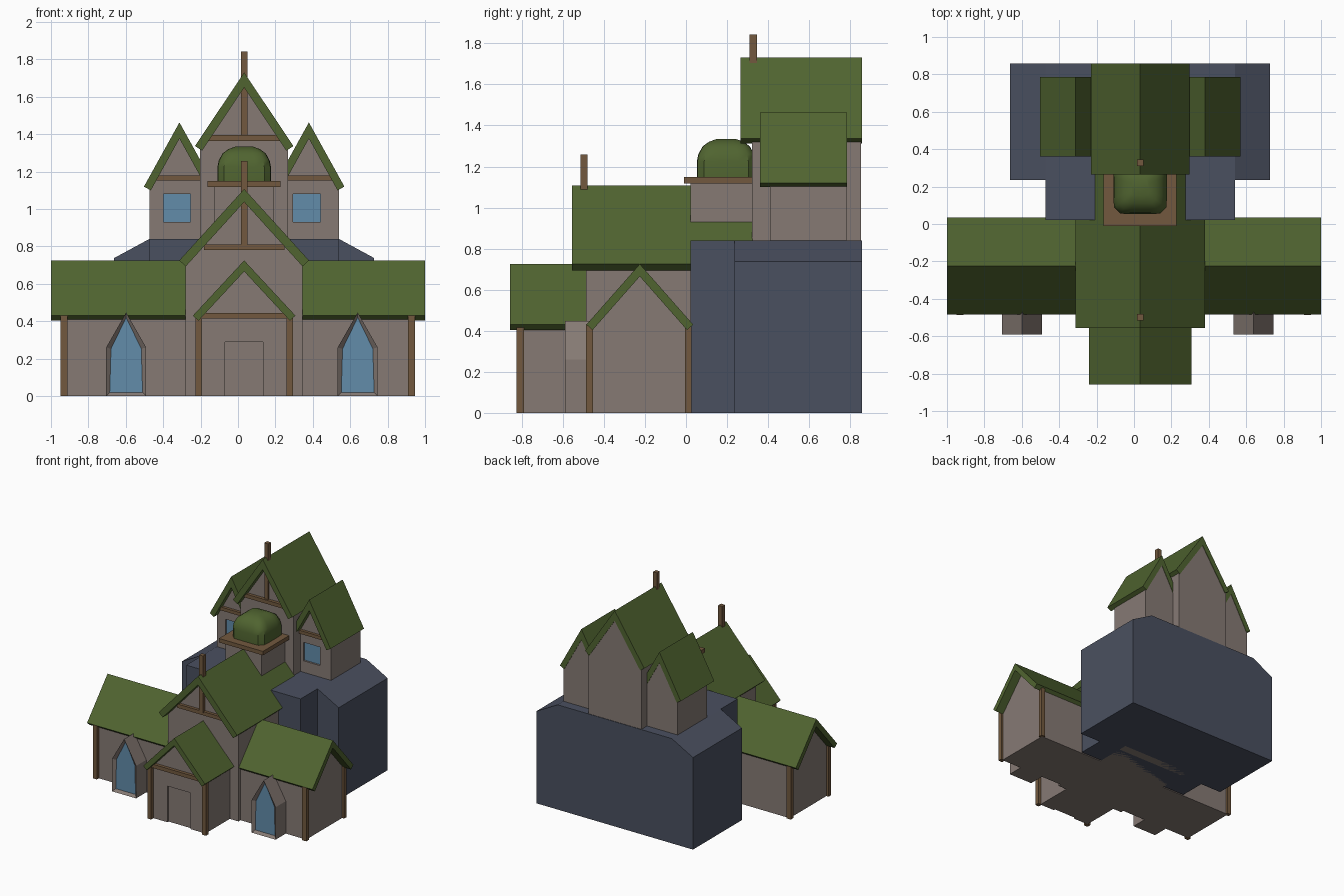
import bpy, bmesh, math
from mathutils import Vector

if "Cube" in bpy.data.objects:
    bpy.data.objects.remove(bpy.data.objects["Cube"])

CX = 0.033  # axis of the hall, porch and towers


def srgb(*c):
    return [((v / 255 + 0.055) / 1.055) ** 2.4 for v in c] + [1]


def material(name, *c):
    m = bpy.data.materials.new(name)
    m.diffuse_color = srgb(*c)
    m.use_nodes = True
    m.node_tree.nodes["Principled BSDF"].inputs["Base Color"].default_value = m.diffuse_color
    return m


WALL = material("stone_wall", 134, 122, 116)
ROOF = material("green_roof", 80, 100, 48)
WOOD = material("brown_timber", 114, 89, 62)
GLASS = material("blue_glass", 98, 140, 170)
SLATE = material("slate_rock", 74, 80, 96)


def finish(name, bm, *mats):
    bmesh.ops.recalc_face_normals(bm, faces=bm.faces)
    me = bpy.data.meshes.new(name)
    bm.to_mesh(me)
    bm.free()
    for m in mats:
        me.materials.append(m)
    ob = bpy.data.objects.new(name, me)
    bpy.context.collection.objects.link(ob)
    return ob


def prism_mesh(profile, a, b, axis="y"):
    """Extrude a (horizontal, z) profile from a to b along x or y."""
    bm = bmesh.new()
    put = (lambda u, z: (u, a, z)) if axis == "y" else (lambda u, z: (a, u, z))
    f = bm.faces.new([bm.verts.new(put(u, z)) for u, z in profile])
    r = bmesh.ops.extrude_face_region(bm, geom=[f])
    d = Vector((0, b - a, 0)) if axis == "y" else Vector((b - a, 0, 0))
    bmesh.ops.translate(bm, vec=d, verts=[v for v in r["geom"] if isinstance(v, bmesh.types.BMVert)])
    bmesh.ops.recalc_face_normals(bm, faces=bm.faces)
    return bm


def prism(name, mat, profile, a, b, axis="y"):
    return finish(name, prism_mesh(profile, a, b, axis), mat)


def box(name, mat, x0, x1, y0, y1, z0, z1):
    return prism(name, mat, [(x0, z0), (x1, z0), (x1, z1), (x0, z1)], y0, y1)


def roof(name, c, half, apex, eave, t, a, b, axis="y"):
    """Two slabs of thickness t meeting at a ridge, ends cut square."""
    ang = math.atan2(apex - eave, half)
    dx, dz, drop = t * math.sin(ang), t * math.cos(ang), t / math.cos(ang)
    pts = [(c - half, eave), (c, apex), (c + half, eave), (c + half - dx, eave - dz),
           (c, apex - drop), (c - half + dx, eave - dz)]
    return prism(name, ROOF, pts, a, b, axis)


def gable(name, c, hw, half, apex, eave, t, z0, a, b, axis="y"):
    """Gabled wall block whose top lies inside the roof slabs."""
    s = (apex - eave) / half
    top = apex - 0.5 * t * math.hypot(1, s)
    pts = [(c - hw, z0), (c + hw, z0), (c + hw, top - s * hw), (c, top), (c - hw, top - s * hw)]
    return prism(name, WALL, pts, a, b, axis)


def recess(ob, x0, x1, y0, y1, z0, z1):
    """Cut a box-shaped niche into a wall."""
    cut = box("cutter", WALL, x0, x1, y0, y1, z0, z1)
    m = ob.modifiers.new("niche", "BOOLEAN")
    m.operation, m.object, m.solver = "DIFFERENCE", cut, "EXACT"
    bpy.context.view_layer.objects.active = ob
    bpy.ops.object.modifier_apply(modifier=m.name)
    bpy.data.objects.remove(cut)


# Rock base: wide chamfered rear block and narrower front block
prism("rock_base_rear", SLATE, [(CX - .695, 0), (CX + .695, 0), (CX + .695, .738), (CX + .507, .84),
                                (CX - .507, .84), (CX - .695, .738)], .236, .857)
box("rock_base_front", SLATE, CX - .507, CX + .507, .022, .24, 0, .84)

# Side wings
W = (.26, .725, .43, .04)
gable("wing_walls", -.225, .236, *W, 0, -.928, .928, "x")
for side, a, b in (("left", -1, -.25), ("right", .315, 1)):
    roof("wing_roof_" + side, -.225, *W, a, b, "x")
for x in (-.93, .928):
    for y in (-.47, .01):
        box("wing_post", WOOD, x - .018, x + .018, y - .016, y + .016, 0, .43)

# Pointed window bays on the wings
for x in (-.598, .64):
    bm = prism_mesh([(x - .107, 0), (x + .107, 0), (x + .107, .26), (x, .447), (x - .107, .26)], -.59, -.44)
    front = [f for f in bm.faces if f.normal.y < -.9]
    bmesh.ops.inset_region(bm, faces=front, thickness=.027)
    bmesh.ops.translate(bm, vec=(0, .02, 0), verts=front[0].verts)
    front[0].material_index = 1
    finish("window_bay", bm, WALL, GLASS)

# Central hall
H = (.347, 1.107, .725, .047)
gable("hall_walls", CX, .313, *H, 0, -.487, .31)
roof("hall_roof", CX, *H, -.555, .325)
box("hall_beam", WOOD, CX - .215, CX + .215, -.51, -.48, .78, .81)
box("hall_post", WOOD, CX - .017, CX + .017, -.515, -.48, .8, 1.258)

# Porch with a recessed door
P = (.274, .725, .43, .04)
porch = gable("porch_walls", CX, .235, *P, 0, -.795, -.45)
recess(porch, CX - .102, CX + .102, -.9, -.78, -.1, .29)
roof("porch_roof", CX, *P, -.857, -.47)
box("porch_beam", WOOD, CX - .24, CX + .24, -.82, -.79, .415, .445)
for s in (-1, 1):
    x = CX + s * .243
    box("porch_post", WOOD, x - .017, x + .017, -.825, -.79, 0, .425)

# Main tower
M = (.263, 1.73, 1.337, .045)
gable("main_tower_walls", CX, .235, *M, .8, .322, .853)
roof("main_tower_roof", CX, *M, .265, .857)
box("main_tower_beam", WOOD, CX - .2, CX + .2, .297, .33, 1.365, 1.395)
box("main_tower_post", WOOD, CX - .017, CX + .017, .31, .345, 1.38, 1.842)

# Side towers with recessed windows
T = (.19, 1.463, 1.12, .042)
for s in (-1, 1):
    c = CX + s * .346
    tower = gable("side_tower_walls", c, .16, *T, .8, .41, .782)
    wx = CX + s * .359 if s < 0 else CX + .334
    recess(tower, wx - .073, wx + .073, .3, .43, .932, 1.08)
    box("side_tower_window", GLASS, wx - .073, wx + .073, .425, .433, .932, 1.08)
    roof("side_tower_roof", c, *T, .36, .785)
    box("side_tower_beam", WOOD, c - .125, c + .125, .388, .415, 1.153, 1.18)

# Bay in front of the main tower: wall, ledge and cushion-shaped dome
box("dome_bay_wall", WALL, CX - .16, CX + .16, .022, .33, .8, 1.12)
box("dome_ledge", WOOD, CX - .195, CX + .195, -.01, .325, 1.118, 1.15)
bm = bmesh.new()
rings = []
N = 24
for r, z in ((.143, 1.145), (.143, 1.225), (.136, 1.26), (.115, 1.298), (.085, 1.32), (.045, 1.335)):
    ring = []
    for i in range(N):
        a = 2 * math.pi * (i + .5) / N
        ca, sa = math.cos(a), math.sin(a)
        k = r / (abs(ca) ** 7 + abs(sa) ** 7) ** (1 / 7)
        ring.append(bm.verts.new((CX + k * ca, .196 + k * sa, z)))
    rings.append(ring)
for lo, hi in zip(rings, rings[1:]):
    for i in range(N):
        j = (i + 1) % N
        bm.faces.new((lo[i], lo[j], hi[j], hi[i]))
bm.faces.new(rings[-1])
bm.faces.new(rings[0])
dome = finish("dome", bm, ROOF)
bpy.ops.object.select_all(action="DESELECT")
dome.select_set(True)
bpy.context.view_layer.objects.active = dome
bpy.ops.object.shade_smooth_by_angle(angle=math.radians(40))
